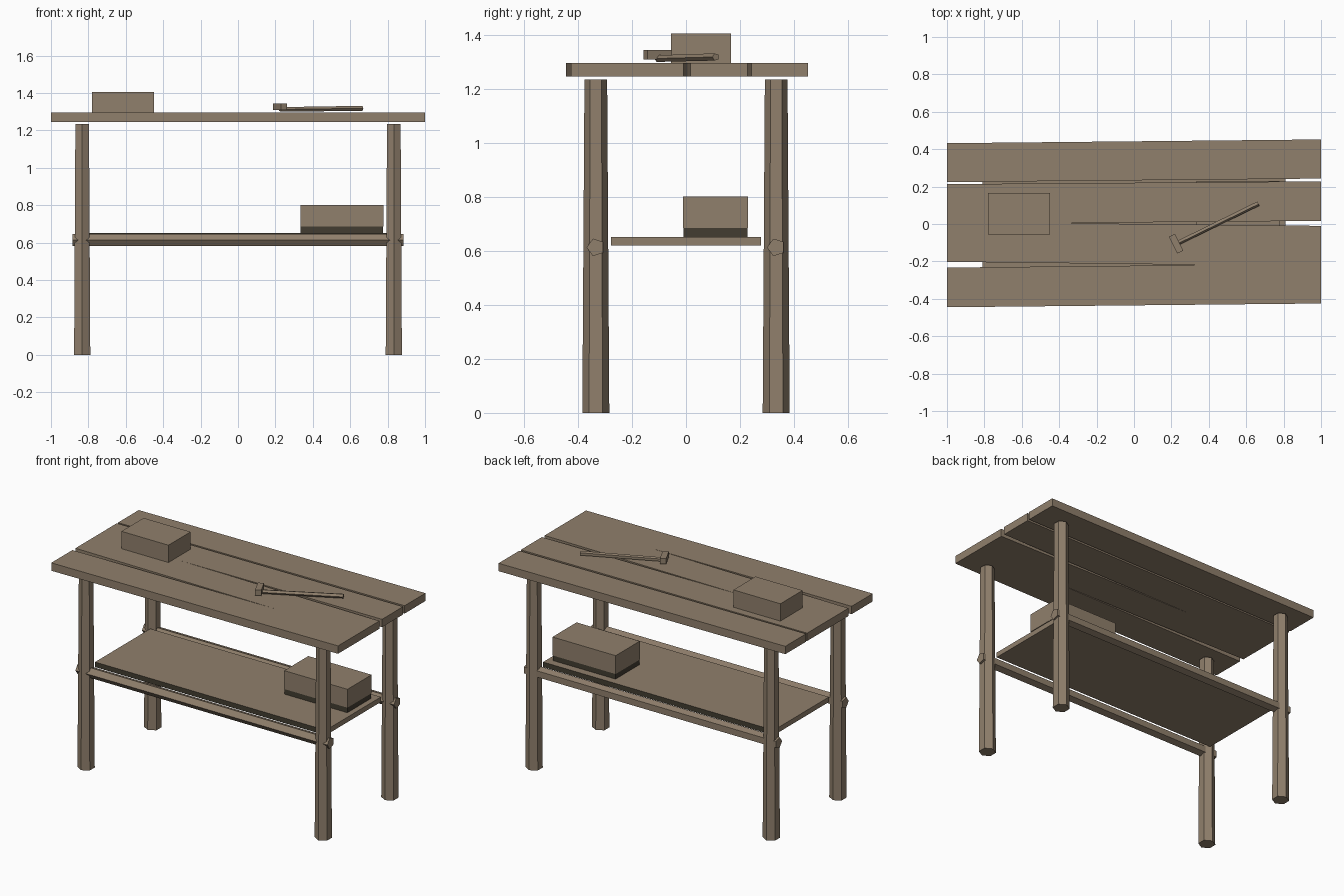
import bpy
import bmesh
from math import radians, pi, cos, sin
from mathutils import Vector

cube = bpy.data.objects.get("Cube")
if cube:
    bpy.data.objects.remove(cube, do_unlink=True)


def make_material(name, rgb):
    mat = bpy.data.materials.new(name)
    mat.use_nodes = True
    color = (*rgb, 1.0)
    mat.diffuse_color = color
    mat.node_tree.nodes["Principled BSDF"].inputs["Base Color"].default_value = color
    return mat


wood = make_material("brown wood", (0.28, 0.215, 0.15))
dark_wood = make_material("dark wood", (0.055, 0.046, 0.031))


def add_mesh(name, bm, *mats):
    bmesh.ops.recalc_face_normals(bm, faces=bm.faces)
    mesh = bpy.data.meshes.new(name)
    bm.to_mesh(mesh)
    bm.free()
    for mat in mats:
        mesh.materials.append(mat)
    obj = bpy.data.objects.new(name, mesh)
    bpy.context.collection.objects.link(obj)
    return obj


def prism(name, outline, z0, z1, mat=wood):
    """Extrude a flat outline from z0 up to z1."""
    bm = bmesh.new()
    face = bm.faces.new([bm.verts.new((x, y, z0)) for x, y in outline])
    top = bmesh.ops.extrude_face_region(bm, geom=[face])["geom"]
    verts = [v for v in top if isinstance(v, bmesh.types.BMVert)]
    bmesh.ops.translate(bm, verts=verts, vec=(0, 0, z1 - z0))
    return add_mesh(name, bm, mat)


def block(name, x0, x1, y0, y1, z0, z1, mat=wood):
    return prism(name, [(x0, y0), (x1, y0), (x1, y1), (x0, y1)], z0, z1, mat)


def rod(name, start, end, r0, r1, sides, spin=0.0):
    """Tapered many-sided bar between two points."""
    start, end = Vector(start), Vector(end)
    axis = (end - start).normalized()
    side = Vector((0, 1, 0)) if abs(axis.z) > 0.9 else axis.cross(Vector((0, 0, 1))).normalized()
    up = axis.cross(side)
    bm = bmesh.new()
    rings = []
    for centre, r in ((start, r0), (end, r1)):
        angles = [spin + 2 * pi * i / sides for i in range(sides)]
        rings.append([bm.verts.new(centre + r * (cos(a) * side + sin(a) * up)) for a in angles])
        bm.faces.new(rings[-1])
    for i in range(sides):
        j = (i + 1) % sides
        bm.faces.new((rings[0][i], rings[0][j], rings[1][j], rings[1][i]))
    return add_mesh(name, bm, wood)


# Table top: four uneven planks (left low, left high, right low, right high)
planks = {
    "back_plank": (0.224, 0.432, 0.243, 0.452),
    "back_middle_plank": (0.0, 0.213, 0.017, 0.228),
    "front_middle_plank": (-0.202, 0.011, -0.226, -0.01),
    "front_plank": (-0.445, -0.233, -0.425, -0.213),
}
for name, (a, b, c, d) in planks.items():
    prism(name, [(-1, a), (1, c), (1, d), (-1, b)], 1.245, 1.295)

# Legs and the long rails that pass through them
for y, depth in ((-0.334, "front"), (0.334, "back")):
    for x, side in ((-0.833, "right"), (0.833, "left")):
        rod(f"{depth}_{side}_leg", (x, y, 0), (x, y, 1.235), 0.05, 0.042, 6)
    rod(f"{depth}_rail", (-0.885, y, 0.613), (0.885, y, 0.613), 0.034, 0.034, 5)

# Lower shelf with dark long edges
shelf = block("shelf", -0.81, 0.81, -0.277, 0.277, 0.62, 0.652)
shelf.data.materials.append(dark_wood)
for poly in shelf.data.polygons:
    poly.material_index = int(abs(poly.normal.y) > 0.9)

# Boxes
block("upper_box", -0.78, -0.45, -0.055, 0.167, 1.295, 1.405)
block("lower_box", 0.333, 0.777, -0.012, 0.23, 0.685, 0.802)
block("lower_box_base", 0.335, 0.775, -0.01, 0.228, 0.652, 0.685, dark_wood)

# Hammer lying on the table
rod("hammer_handle", (0.225, -0.105, 1.312), (0.664, 0.11, 1.318), 0.013, 0.014, 5)
head = block("hammer_head", -0.018, 0.018, -0.05, 0.05, 1.308, 1.343)
head.location = (0.225, -0.105, 0)
head.rotation_euler.z = radians(26)
